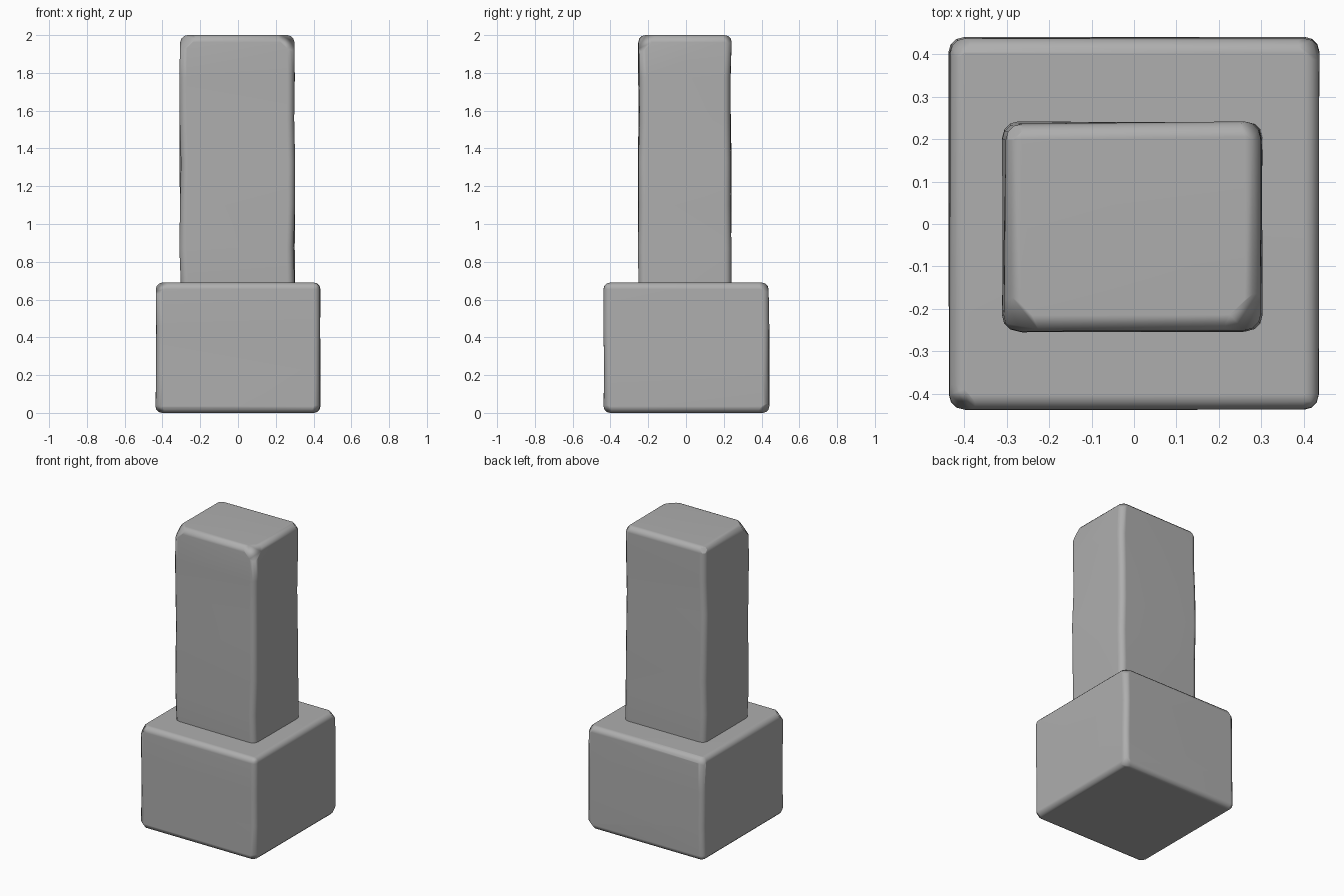
import bpy, bmesh, math, random
from mathutils import Vector

random.seed(4)
if "Cube" in bpy.data.objects:
    bpy.data.objects.remove(bpy.data.objects["Cube"], do_unlink=True)

# Plain grey stone
stone = bpy.data.materials.new("grey_stone")
stone.use_nodes = True
grey = (0.425, 0.425, 0.425, 1.0)
stone.diffuse_color = grey
stone.node_tree.nodes["Principled BSDF"].inputs["Base Color"].default_value = grey


def cut(bm, point, normal, chip=False):
    geom = bm.verts[:] + bm.edges[:] + bm.faces[:]
    res = bmesh.ops.bisect_plane(bm, geom=geom, dist=1e-5, plane_co=point,
                                 plane_no=normal, clear_outer=chip)
    if chip:
        edges = [e for e in res["geom_cut"] if isinstance(e, bmesh.types.BMEdge)]
        bmesh.ops.holes_fill(bm, edges=edges, sides=0)


def worn_block(name, low, high, rings, radius, wobble, chips):
    """Box with gently uneven sides, rounded edges and chipped corners."""
    low, high = Vector(low), Vector(high)
    centre, size = (low + high) / 2, high - low
    bm = bmesh.new()
    bmesh.ops.create_cube(bm, size=1)
    for v in bm.verts:
        v.co = centre + Vector(a * b for a, b in zip(v.co, size))
    # Rings along the height, each pulled slightly inwards
    for i in range(1, rings + 1):
        cut(bm, (0, 0, low.z + size.z * i / (rings + 1)), (0, 0, 1))
    for v in bm.verts:
        for axis in (0, 1):
            inward = math.copysign(1, centre[axis] - v.co[axis])
            v.co[axis] += inward * random.uniform(0, wobble)
    # Rounded edges
    sharp = [e for e in bm.edges if e.calc_face_angle(0) > math.radians(40)]
    bmesh.ops.bevel(bm, geom=sharp, offset=radius, segments=3, profile=0.5,
                    affect='EDGES', clamp_overlap=True)
    # Chipped corners: direction signs and depth along the diagonal
    for sx, sy, sz, depth in chips:
        corner = centre + Vector((sx * size.x, sy * size.y, sz * size.z)) / 2
        n = Vector((sx, sy, sz)).normalized()
        cut(bm, corner - n * depth, n, chip=True)
    bmesh.ops.recalc_face_normals(bm, faces=bm.faces[:])

    mesh = bpy.data.meshes.new(name)
    bm.to_mesh(mesh)
    bm.free()
    mesh.materials.append(stone)
    obj = bpy.data.objects.new(name, mesh)
    bpy.context.collection.objects.link(obj)
    bpy.ops.object.select_all(action='DESELECT')
    obj.select_set(True)
    bpy.context.view_layer.objects.active = obj
    bpy.ops.object.shade_smooth_by_angle(angle=math.radians(50))
    obj.modifiers.new("soft_faces", 'WEIGHTED_NORMAL').keep_sharp = True
    return obj


# Square plinth
worn_block("plinth", (-0.438, -0.438, 0), (0.438, 0.442, 0.69), 2, 0.035, 0.006,
           [(-1, 1, 1, 0.045), (-1, -1, 1, 0.05), (1, 1, 1, 0.045),
            (1, -1, -1, 0.04), (-1, -1, -1, 0.04), (1, 1, -1, 0.045)])

# Tall pillar, sunk a little into the plinth
worn_block("pillar", (-0.311, -0.256, 0.65), (0.305, 0.244, 2), 5, 0.038, 0.01,
           [(-1, -1, 1, 0.065), (1, -1, 1, 0.07), (-1, 1, 1, 0.045),
            (1, 1, 1, 0.045)])
